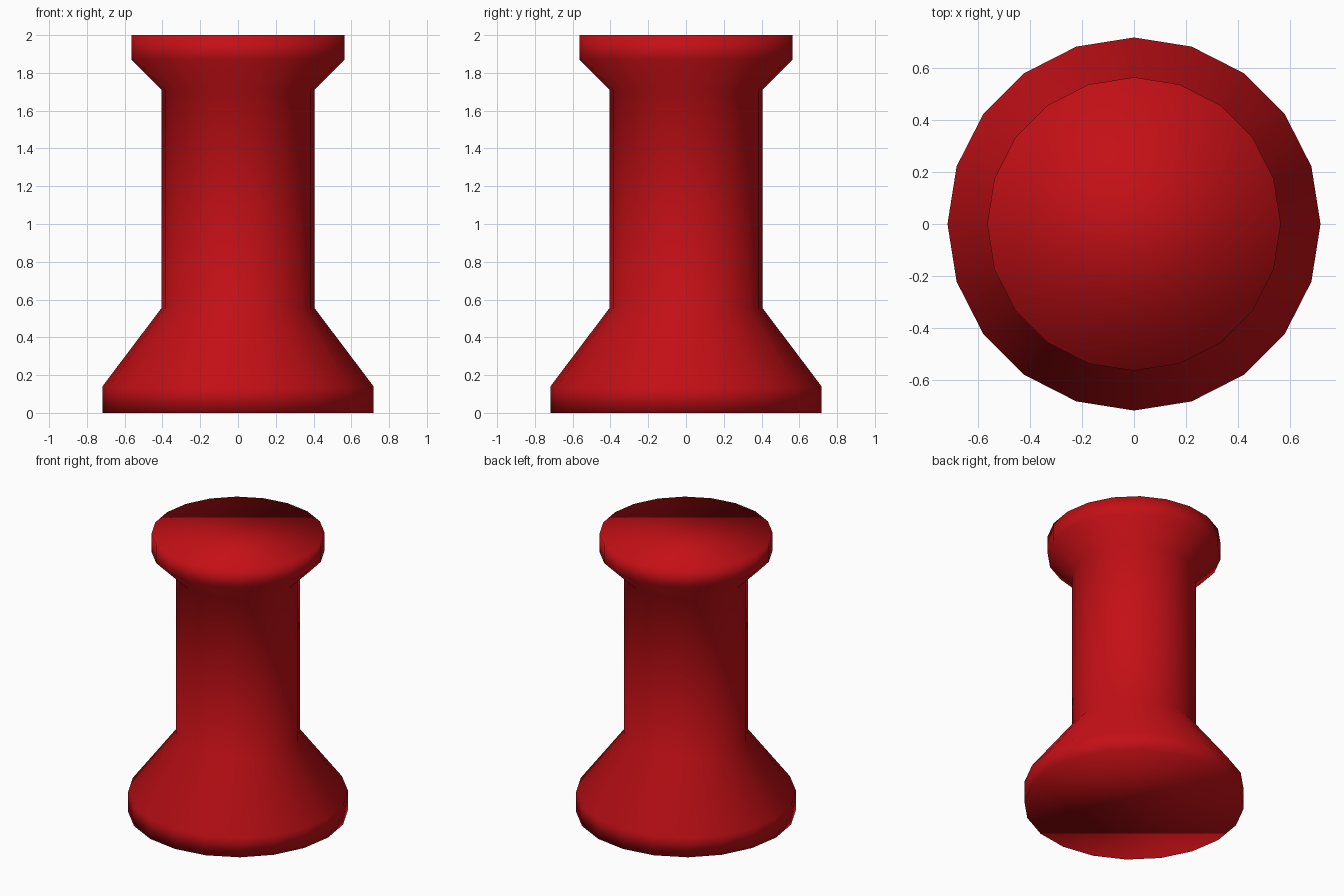
import bpy, bmesh, math

if "Cube" in bpy.data.objects:
    bpy.data.objects.remove(bpy.data.objects["Cube"])

SIDES = 20
# (radius, height) profile from the base up
PROFILE = [(0.718, 0.0), (0.718, 0.14), (0.405, 0.555),
           (0.405, 1.71), (0.565, 1.87), (0.565, 2.0)]

bm = bmesh.new()
rings = [[bm.verts.new((r * math.cos(2 * math.pi * i / SIDES),
                        r * math.sin(2 * math.pi * i / SIDES), z))
          for i in range(SIDES)] for r, z in PROFILE]

# Side walls: base flange, flared foot, shaft, flared neck, head rim
for low, high in zip(rings, rings[1:]):
    for i in range(SIDES):
        j = (i + 1) % SIDES
        bm.faces.new((low[i], low[j], high[j], high[i]))

# Flat caps under the base and on the head
bm.faces.new(rings[0][::-1])
bm.faces.new(rings[-1])

# The whole piece is softly shaded, caps included
for face in bm.faces:
    face.smooth = True

mesh = bpy.data.meshes.new("pin_handle")
bm.to_mesh(mesh)
bm.free()
handle = bpy.data.objects.new("pin_handle", mesh)
bpy.context.collection.objects.link(handle)

# Red plastic
red = bpy.data.materials.new("red_plastic")
red.diffuse_color = (0.55, 0.005, 0.008, 1)
red.use_nodes = True
red.node_tree.nodes["Principled BSDF"].inputs["Base Color"].default_value = red.diffuse_color
mesh.materials.append(red)
